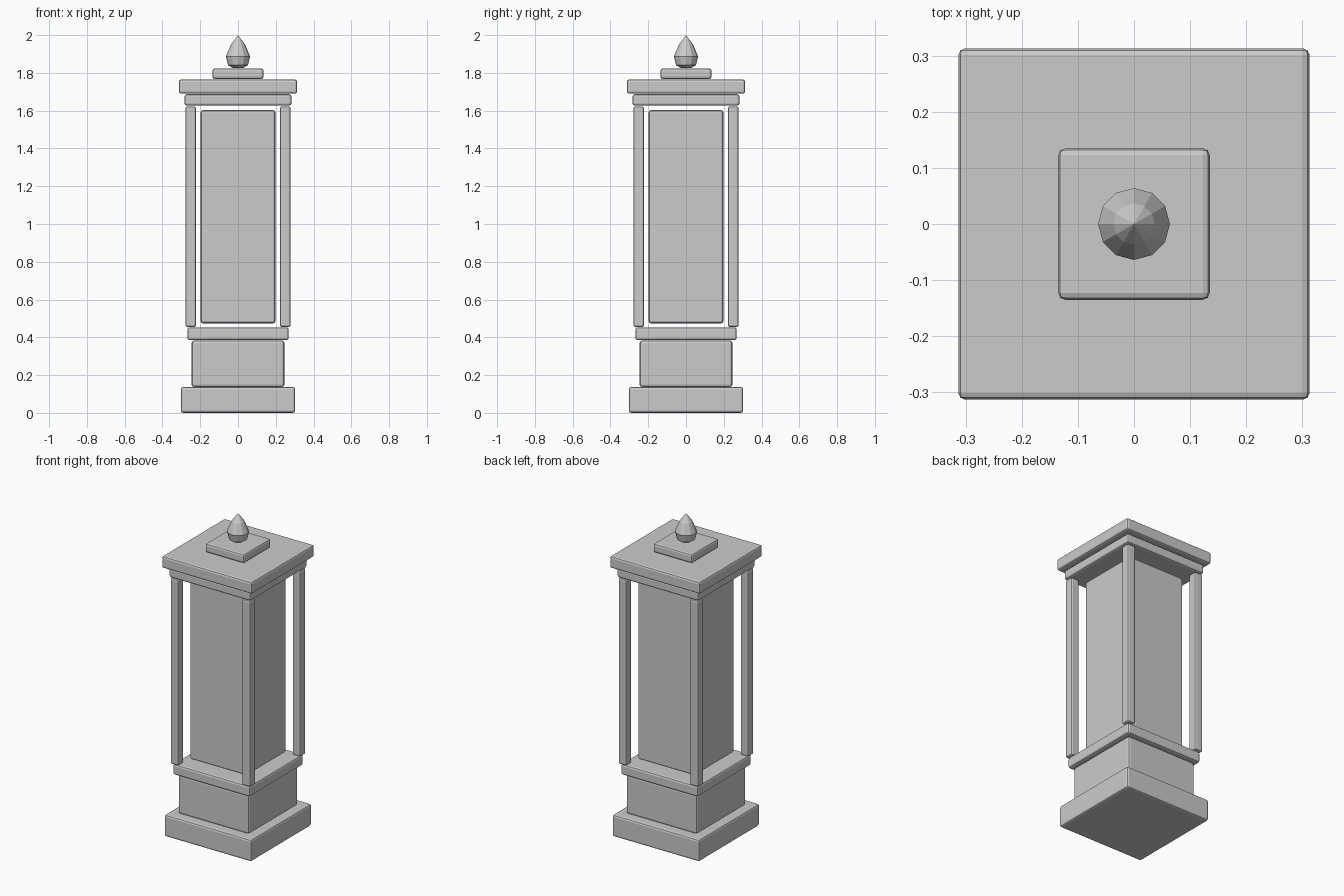
import bpy, bmesh, math

if "Cube" in bpy.data.objects:
    bpy.data.objects.remove(bpy.data.objects["Cube"])

stone = bpy.data.materials.new("grey stone")
stone.diffuse_color = (0.6, 0.6, 0.6, 1)
stone.use_nodes = True
stone.node_tree.nodes["Principled BSDF"].inputs["Base Color"].default_value = stone.diffuse_color


def finish(bm, name):
    mesh = bpy.data.meshes.new(name)
    bm.to_mesh(mesh)
    bm.free()
    mesh.materials.append(stone)
    obj = bpy.data.objects.new(name, mesh)
    bpy.context.collection.objects.link(obj)
    return obj


def block(name, half, z0, z1, x=0, y=0, bevel=0.012):
    """Square block with softened edges."""
    bm = bmesh.new()
    bmesh.ops.create_cube(bm, size=1)
    for v in bm.verts:
        v.co = (x + v.co.x * 2 * half, y + v.co.y * 2 * half,
                z0 + (v.co.z + 0.5) * (z1 - z0))
    obj = finish(bm, name)
    mod = obj.modifiers.new("soft edges", 'BEVEL')
    mod.width = bevel
    mod.segments = 2
    return obj


# Stepped base
block("base", 0.302, 0.0, 0.137)
block("plinth", 0.245, 0.137, 0.383)
block("ledge", 0.268, 0.385, 0.453)

# Central shaft, held clear of the ledge and cornice
block("shaft", 0.198, 0.474, 1.603)

# Corner posts
for sx in (-1, 1):
    for sy in (-1, 1):
        side = ("front" if sy < 0 else "back") + ("_left" if sx < 0 else "_right")
        block(side + "_post", 0.028, 0.454, 1.623, sx * 0.25, sy * 0.25, 0.01)

# Stepped roof
block("cornice", 0.283, 1.627, 1.687)
block("roof_slab", 0.313, 1.690, 1.765)
block("finial_block", 0.135, 1.768, 1.824)

# Faceted bud finial, revolved from a profile
profile = [(0.027, 1.826), (0.053, 1.841), (0.064, 1.887), (0.037, 1.951)]
sides = 12
bm = bmesh.new()
rings = [[bm.verts.new((r * math.cos(math.tau * i / sides),
                        r * math.sin(math.tau * i / sides), z))
          for i in range(sides)] for r, z in profile]
tip = bm.verts.new((0, 0, 2.0))
bm.faces.new(rings[0][::-1])
for low, high in zip(rings, rings[1:]):
    for i in range(sides):
        j = (i + 1) % sides
        bm.faces.new((low[i], low[j], high[j], high[i]))
for i in range(sides):
    bm.faces.new((rings[-1][i], rings[-1][(i + 1) % sides], tip))
finish(bm, "finial")
